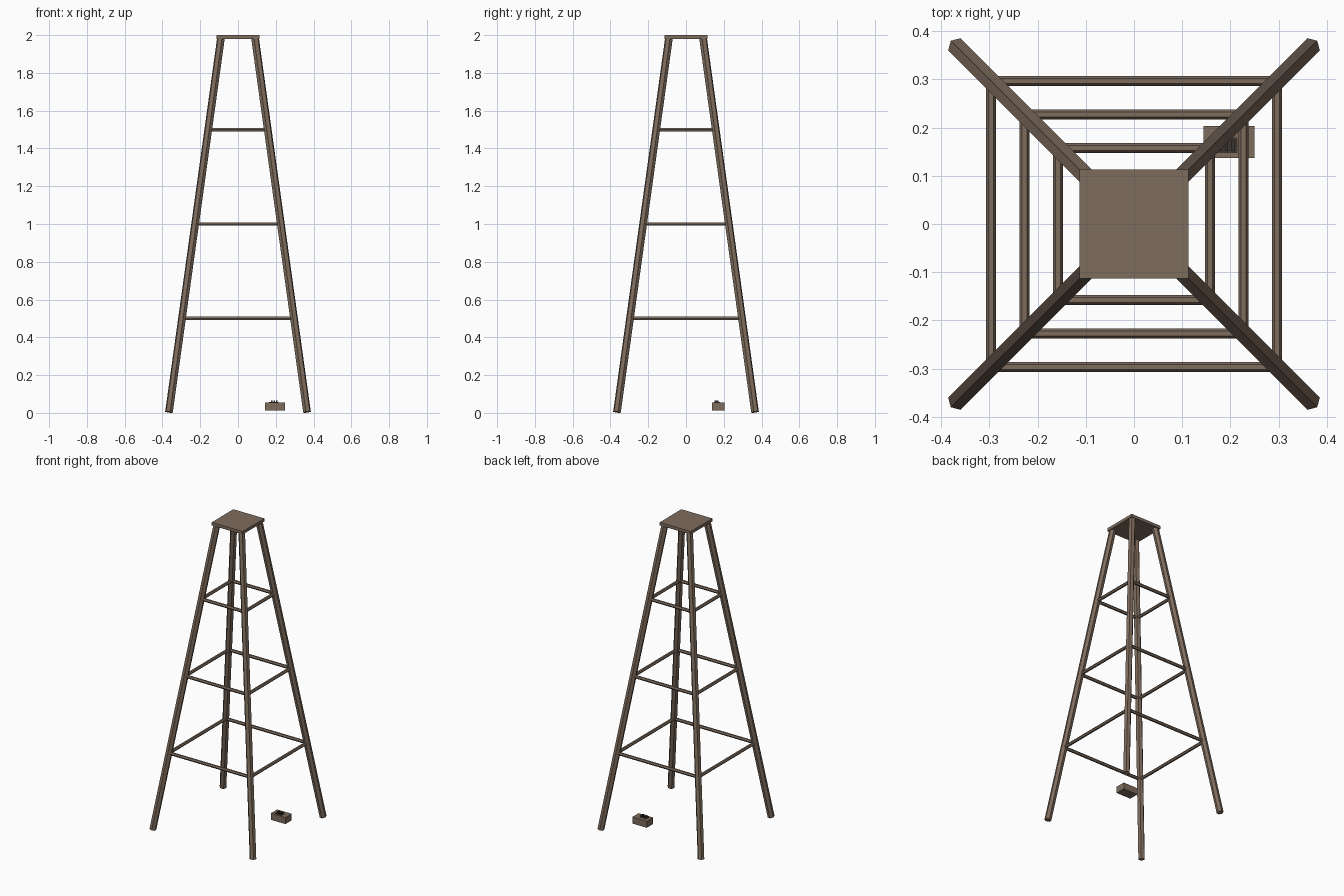
import bpy, math
from mathutils import Vector, Matrix

cube = bpy.data.objects.get("Cube")
if cube:
    bpy.data.objects.remove(cube, do_unlink=True)


def material(name, rgb):
    m = bpy.data.materials.new(name)
    m.use_nodes = True
    colour = (*rgb, 1)
    m.diffuse_color = colour
    m.node_tree.nodes["Principled BSDF"].inputs["Base Color"].default_value = colour
    return m


wood = material("weathered brown", (0.21, 0.15, 0.11))
dark = material("dark brown", (0.045, 0.036, 0.03))


def box(name, centre, size, mat):
    bpy.ops.mesh.primitive_cube_add(size=1, location=centre)
    o = bpy.context.object
    o.name = name
    o.data.transform(Matrix.Diagonal((*size, 1)))
    o.data.materials.append(mat)
    return o


def beam(name, a, b, radius, side, mat=wood):
    """Six-sided pole from a to b with one edge pointing towards side."""
    a, b = Vector(a), Vector(b)
    axis = (b - a).normalized()
    x = (Vector(side) - axis * axis.dot(Vector(side))).normalized()
    y = axis.cross(x)
    bpy.ops.mesh.primitive_cylinder_add(vertices=6, radius=radius, depth=(b - a).length)
    o = bpy.context.object
    o.name = name
    # The primitive has its first edge on +y
    frame = Matrix((y, x, -axis)).transposed().to_4x4()
    o.matrix_world = Matrix.Translation((a + b) / 2) @ frame
    o.data.materials.append(mat)
    return o


def spread(z):
    """Distance of a leg's centre line from the middle planes."""
    return 0.366 - 0.139 * z


# Four splayed legs
LOW, HIGH = 0.004, 1.982
for sx, sy, name in ((-1, -1, "front_right"), (1, -1, "front_left"),
                     (-1, 1, "back_right"), (1, 1, "back_left")):
    beam(name + "_leg",
         (sx * spread(LOW), sy * spread(LOW), LOW),
         (sx * spread(HIGH), sy * spread(HIGH), HIGH),
         0.021, (sx, sy, 0))

# Three rings of cross rungs
for level, z in enumerate((0.5, 1.0, 1.5), 1):
    d = spread(z)
    for s, fb, lr in ((-1, "front", "right"), (1, "back", "left")):
        beam(f"{fb}_rung_{level}", (-d, s * d, z), (d, s * d, z), 0.0105, (0, 1, 0))
        beam(f"{lr}_rung_{level}", (s * d, -d, z), (s * d, d, z), 0.0105, (1, 0, 0))

# Top platform
box("platform", (0, 0, 1.99), (0.226, 0.226, 0.02), wood)

# Small box on the ground with a dark panel and three bars
box("ground_box", (0.197, 0.17, 0.033), (0.106, 0.066, 0.043), wood)
box("box_panel", (0.19, 0.163, 0.055), (0.05, 0.032, 0.003), dark)
for i in range(3):
    box(f"box_bar_{i + 1}", (0.178 + 0.014 * i, 0.162, 0.061), (0.007, 0.022, 0.01), dark)
